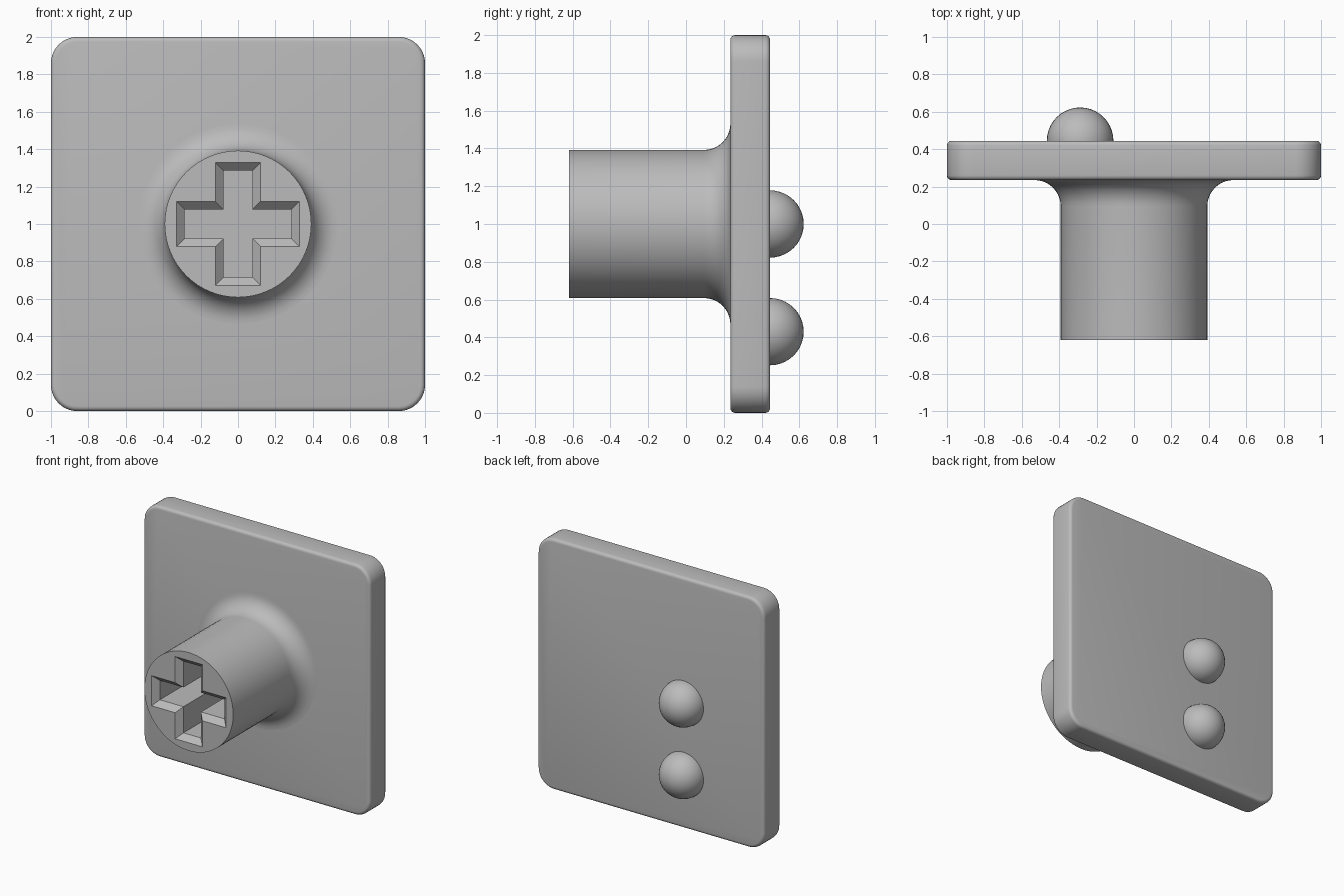
import bpy, bmesh, math
from mathutils import Matrix, Vector

cube = bpy.data.objects.get("Cube")
if cube:
    bpy.data.objects.remove(cube, do_unlink=True)

grey = bpy.data.materials.new("plain_grey")
grey.use_nodes = True
colour = (0.5, 0.5, 0.5, 1)
grey.diffuse_color = colour
grey.node_tree.nodes["Principled BSDF"].inputs["Base Color"].default_value = colour


def finish(name, bm):
    """Turn a bmesh into a grey object."""
    bmesh.ops.recalc_face_normals(bm, faces=bm.faces)
    mesh = bpy.data.meshes.new(name)
    bm.to_mesh(mesh)
    bm.free()
    mesh.materials.append(grey)
    obj = bpy.data.objects.new(name, mesh)
    bpy.context.collection.objects.link(obj)
    return obj


def smooth(obj):
    bpy.ops.object.select_all(action='DESELECT')
    obj.select_set(True)
    bpy.context.view_layer.objects.active = obj
    for mod in list(obj.modifiers):
        bpy.ops.object.modifier_apply(modifier=mod.name)
    bpy.ops.object.shade_smooth_by_angle(angle=math.radians(30))


PLATE_FRONT, PLATE_BACK, STEM_FRONT = 0.235, 0.445, -0.62
MID = 1.0

# Plate: rounded corners, then softened front and back rims
bm = bmesh.new()
thick = PLATE_BACK - PLATE_FRONT
bmesh.ops.create_cube(bm, size=1, matrix=Matrix.Translation(
    (0, (PLATE_FRONT + PLATE_BACK) / 2, MID)) @ Matrix.Diagonal((2, thick, 2, 1)))
corners = [e for e in bm.edges if abs(e.verts[0].co.y - e.verts[1].co.y) > 0.1]
bmesh.ops.bevel(bm, geom=corners, offset=0.14, segments=10, profile=0.5, affect='EDGES')
rims = [e for e in bm.edges if abs(e.verts[0].co.y - e.verts[1].co.y) < 0.01]
bmesh.ops.bevel(bm, geom=rims, offset=0.025, segments=4, profile=0.5, affect='EDGES')
smooth(finish("plate", bm))

# Stem: turned profile with a concave flare into the plate
R, FLARE = 0.392, 0.14
profile = [(0, STEM_FRONT), (R, STEM_FRONT)]
for i in range(11):
    a = math.pi / 2 * i / 10
    profile.append((R + FLARE * (1 - math.cos(a)),
                    PLATE_FRONT - FLARE + FLARE * math.sin(a)))
profile += [(R + FLARE, PLATE_FRONT + 0.02), (0, PLATE_FRONT + 0.02)]
bm = bmesh.new()
verts = [bm.verts.new((r, y, MID)) for r, y in profile]
edges = [bm.edges.new(pair) for pair in zip(verts, verts[1:])]
bmesh.ops.spin(bm, geom=verts + edges, cent=(0, 0, MID), axis=(0, 1, 0),
               angle=2 * math.pi, steps=64)
bmesh.ops.remove_doubles(bm, verts=bm.verts, dist=0.0001)
stem = finish("stem", bm)


# Cross socket cutter: chamfered mouth and straight walls
def cross_ring(bm, length, width, y):
    quarter = [Vector((length, -width)), Vector((length, width)), Vector((width, width))]
    ring = []
    for k in range(4):
        turn = Matrix.Rotation(k * math.pi / 2, 2)
        for p in quarter:
            q = turn @ p
            ring.append(bm.verts.new((q.x, y, q.y + MID)))
    return ring


bm = bmesh.new()
CHAMFER = 0.043
rings = [cross_ring(bm, 0.285 + c, 0.077 + c, y) for c, y in (
    (CHAMFER + 0.02, STEM_FRONT - 0.02), (0, STEM_FRONT + CHAMFER), (0, -0.06))]
bm.faces.new(rings[0])
bm.faces.new(rings[-1])
for a, b in zip(rings, rings[1:]):
    for i in range(len(a)):
        j = (i + 1) % len(a)
        bm.faces.new((a[i], a[j], b[j], b[i]))
cutter = finish("socket_cutter", bm)
cutter.hide_render = True
cut = stem.modifiers.new("socket", 'BOOLEAN')
cut.operation = 'DIFFERENCE'
cut.solver = 'EXACT'
cut.object = cutter
smooth(stem)
bpy.data.objects.remove(cutter, do_unlink=True)

# Domed pegs on the back
for name, z in (("upper_peg", MID), ("lower_peg", 0.43)):
    bm = bmesh.new()
    bmesh.ops.create_uvsphere(bm, u_segments=40, v_segments=20, radius=0.178,
                              matrix=Matrix.Translation((-0.288, PLATE_BACK, z)))
    smooth(finish(name, bm))
